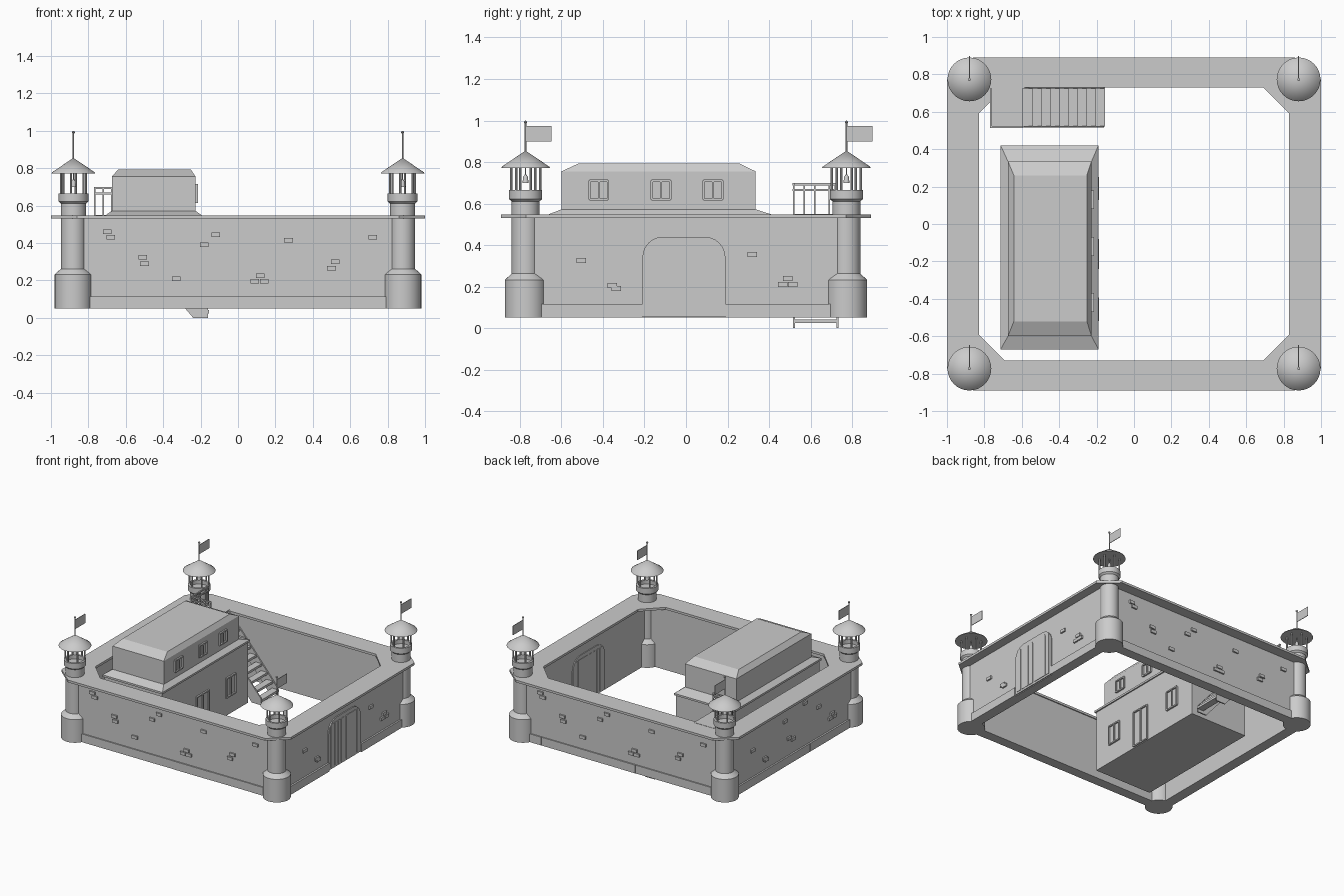
import bpy, bmesh, math, random
from mathutils import Matrix, Vector

if "Cube" in bpy.data.objects:
    bpy.data.objects.remove(bpy.data.objects["Cube"])
random.seed(4)

stone = bpy.data.materials.new("light grey")
stone.diffuse_color = (0.6, 0.6, 0.6, 1)
stone.use_nodes = True
stone.node_tree.nodes["Principled BSDF"].inputs["Base Color"].default_value = stone.diffuse_color


def finish(name, bm, smooth=False):
    bmesh.ops.recalc_face_normals(bm, faces=bm.faces)
    me = bpy.data.meshes.new(name)
    bm.to_mesh(me)
    bm.free()
    me.materials.append(stone)
    ob = bpy.data.objects.new(name, me)
    bpy.context.collection.objects.link(ob)
    if smooth:
        bpy.ops.object.select_all(action='DESELECT')
        ob.select_set(True)
        bpy.context.view_layer.objects.active = ob
        bpy.ops.object.shade_smooth_by_angle(angle=math.radians(35))
    return ob


def box(bm, x0, x1, y0, y1, z0, z1):
    m = Matrix.Translation(((x0 + x1) / 2, (y0 + y1) / 2, (z0 + z1) / 2))
    m = m @ Matrix.Diagonal((abs(x1 - x0), abs(y1 - y0), abs(z1 - z0), 1))
    bmesh.ops.create_cube(bm, size=1, matrix=m)


def lathe(bm, cx, cy, profile, n=32):
    vs = [bm.verts.new((cx + r, cy, z)) for r, z in profile]
    es = [bm.edges.new(p) for p in zip(vs, vs[1:])]
    bmesh.ops.spin(bm, geom=vs + es, cent=(cx, cy, 0), axis=(0, 0, 1),
                   angle=2 * math.pi, steps=n, use_merge=True)
    bmesh.ops.remove_doubles(bm, verts=bm.verts, dist=1e-5)


def prism(bm, pts, offset):
    # extrude a closed 3D outline along an offset
    f = bm.faces.new([bm.verts.new(p) for p in pts])
    r = bmesh.ops.extrude_face_region(bm, geom=[f], use_keep_orig=True)
    bmesh.ops.translate(bm, vec=offset,
                        verts=[g for g in r['geom'] if isinstance(g, bmesh.types.BMVert)])


def loft(bm, rects):
    # stack of rectangles (x0, x1, y0, y1, z)
    rings = [[bm.verts.new(p) for p in ((a, c, z), (b, c, z), (b, d, z), (a, d, z))]
             for a, b, c, d, z in rects]
    for p, q in zip(rings, rings[1:]):
        for i in range(4):
            j = (i + 1) % 4
            bm.faces.new((p[i], p[j], q[j], q[i]))
    bm.faces.new(rings[0])
    bm.faces.new(rings[-1])


WX, WY, TX, TY = 0.93, 0.808, 0.88, 0.773

# curtain walls
bm = bmesh.new()
for s in (-1, 1):
    box(bm, -TX, TX, s * (WY - 0.07), s * WY, 0.05, 0.535)
    box(bm, s * (WX - 0.07), s * WX, -TY, TY, 0.05, 0.535)
finish("curtain_walls", bm)

# plinth stones along the foot of the walls
bm = bmesh.new()
for s in (-1, 1):
    cuts = [-0.85, -0.13, 0.0, 0.34, 0.46, 0.69, 0.85]
    for a, b in zip(cuts, cuts[1:]):
        box(bm, a, b, s * (WY - 0.01), s * (WY + random.uniform(0.008, 0.014)), 0.05, 0.115)
    for a, b in ((-0.75, -0.21), (0.19, 0.75)) if s > 0 else ((-0.75, -0.2), (-0.2, 0.3), (0.3, 0.75)):
        box(bm, s * (WX - 0.01), s * (WX + random.uniform(0.008, 0.014)), a, b, 0.05, 0.115)
finish("wall_plinth", bm)

# walkway: octagonal ring on top of the walls
bm = bmesh.new()


def octagon(x, y, cx, cy, z):
    q = [(x, y - cy), (x - cx, y)]
    return [bm.verts.new((a, b, z)) for a, b in
            q + [(-a, b) for a, b in q[::-1]] + [(-a, -b) for a, b in q] + [(a, -b) for a, b in q[::-1]]]


loops = [octagon(1.0, 0.89, 0.14, 0.12, 0.53), octagon(1.0, 0.89, 0.14, 0.12, 0.548),
         octagon(0.83, 0.73, 0.14, 0.14, 0.548), octagon(0.83, 0.73, 0.14, 0.14, 0.53)]
for k in range(4):
    p, q = loops[k], loops[(k + 1) % 4]
    for i in range(8):
        j = (i + 1) % 8
        bm.faces.new((p[i], p[j], q[j], q[i]))
finish("wall_walkway", bm)

# scattered raised bricks
bm = bmesh.new()
long_bricks = [(-.70, .46), (-.68, .43), (-.51, .325), (-.50, .29), (-.33, .21), (-.18, .39), (-.12, .445),
               (.27, .415), (.72, .43), (.12, .225), (.09, .195), (.14, .195), (.52, .30), (.50, .265)]
side_bricks = [(-.505, .325), (-.355, .205), (-.335, .19), (.32, .355), (.49, .24), (.465, .21), (.515, .21)]
left_extra = [(-.1, .40), (-.05, .25), (0, .225), (.15, .45)]
for s in (-1, 1):
    for u, z in long_bricks:
        u *= -s
        box(bm, u - .023, u + .023, s * (WY - .01), s * (WY + .012), z - .012, z + .012)
    for u, z in side_bricks + (left_extra if s < 0 else []):
        u *= s
        box(bm, s * (WX - .01), s * (WX + .012), u - .023, u + .023, z - .012, z + .012)
finish("wall_bricks", bm)

# arched gate with planks on both sides of the right wall
bm = bmesh.new()


def arch(y0, y1, z0, z1, r):
    pts = [(y0, z0), (y1, z0)]
    for c, a0 in ((y1 - r, 0), (y0 + r, 90)):
        for k in range(7):
            a = math.radians(a0 + 15 * k)
            pts.append((c + r * math.cos(a), z1 - r + r * math.sin(a)))
    return pts


prism(bm, [(WX - .076, y, z) for y, z in arch(-.21, .19, .055, .44, .1)], Vector((.084, 0, 0)))
for y0, y1 in ((-.185, -.145), (-.135, -.105), (-.095, -.065), (-.055, -.015), (.005, .125), (.135, .165)):
    prism(bm, [(WX - .079, y, z) for y, z in arch(y0, y1, .07, .41, .008)], Vector((.091, 0, 0)))
finish("gate", bm)

# corner towers
for sx in (-1, 1):
    for sy in (-1, 1):
        x, y = sx * TX, sy * TY
        tag = ("right" if sx > 0 else "left") + ("_back" if sy > 0 else "_front")
        bm = bmesh.new()
        lathe(bm, x, y, [(0, .05), (.1, .05), (.1, .232), (.067, .262), (.067, .61), (.08, .622),
                         (.08, .665), (.064, .665), (.064, .635), (0, .635)])
        finish("tower_" + tag, bm, True)
        bm = bmesh.new()
        lathe(bm, x, y, [(0, .772), (.117, .772), (.114, .778), (0, .855)])
        finish("tower_roof_" + tag, bm, True)
        bm = bmesh.new()
        for k in range(6):
            a = math.radians(60 * k + 20)
            px, py = x + .071 * math.cos(a), y + .071 * math.sin(a)
            lathe(bm, px, py, [(0, .655), (.006, .655), (.006, .775), (0, .775)], 8)
        finish("tower_posts_" + tag, bm, True)
        bm = bmesh.new()
        lathe(bm, x, y, [(0, .70), (.015, .70), (.011, .73), (.003, .74), (.003, .775)], 12)
        finish("tower_bell_" + tag, bm, True)
        bm = bmesh.new()
        lathe(bm, x, y, [(.004, .84), (.004, .985), (.008, .99), (.008, .995), (0, 1.0)], 10)
        finish("flag_pole_" + tag, bm, True)
        bm = bmesh.new()
        box(bm, x - .002, x + .002, y, y + .125, .9, .973)
        finish("flag_" + tag, bm)

# keep building: lower storey, sloped ledge, upper storey with bevelled roof
bm = bmesh.new()
loft(bm, [(-.70, -.20, -.66, .41, .05), (-.70, -.20, -.66, .41, .53), (-.713, -.19, -.67, .42, .53),
          (-.713, -.19, -.67, .42, .545), (-.674, -.227, -.60, .335, .572),
          (-.674, -.227, -.60, .335, .755), (-.642, -.252, -.52, .26, .792)])
finish("keep_building", bm)


def window(bm, x, y, z, w, h):
    t = .01
    for s in (-1, 1):
        box(bm, x - .01, x + .012, y + s * w / 2 - t / 2, y + s * w / 2 + t / 2, z - h / 2, z + h / 2)
        box(bm, x - .01, x + .012, y - w / 2, y + w / 2, z + s * h / 2 - t / 2, z + s * h / 2 + t / 2)
    box(bm, x - .01, x + .010, y - t / 2, y + t / 2, z - h / 2, z + h / 2)


bm = bmesh.new()
for y in (.19, -.455):
    window(bm, -.20, y, .27, .115, .15)
for y in (-.42, -.12, .13):
    window(bm, -.227, y, .665, .09, .09)
finish("windows", bm)

bm = bmesh.new()
window(bm, -.20, -.16, .20, .15, .28)
finish("keep_door", bm)

# staircase: stringers, open treads, landing and railing
bm = bmesh.new()
for y in (.515, .725):
    prism(bm, [(-.16, y, 0), (-.24, y, 0), (-.62, y, .45), (-.62, y, .545), (-.585, y, .545), (-.16, y, .05)],
          Vector((0, .01, 0)))
finish("stair_stringers", bm)
bm = bmesh.new()
for k in range(9):
    x, z = -.595 + .048 * k, .49 - .056 * k
    box(bm, x, x + .055, .52, .735, z - .018, z)
finish("stair_treads", bm)
bm = bmesh.new()
box(bm, -.77, -.595, .515, .75, .525, .55)
finish("stair_landing", bm)
bm = bmesh.new()
for x in (-.765, -.72, -.675, -.60):
    box(bm, x - .004, x + .004, .515, .523, .54, .695)
for y in (.57, .62, .69, .72):
    box(bm, -.769, -.761, y - .004, y + .004, .54, .695)
for z in (.665, .693):
    box(bm, -.769, -.596, .514, .524, z - .005, z + .005)
    box(bm, -.77, -.76, .514, .725, z - .005, z + .005)
finish("landing_railing", bm)
